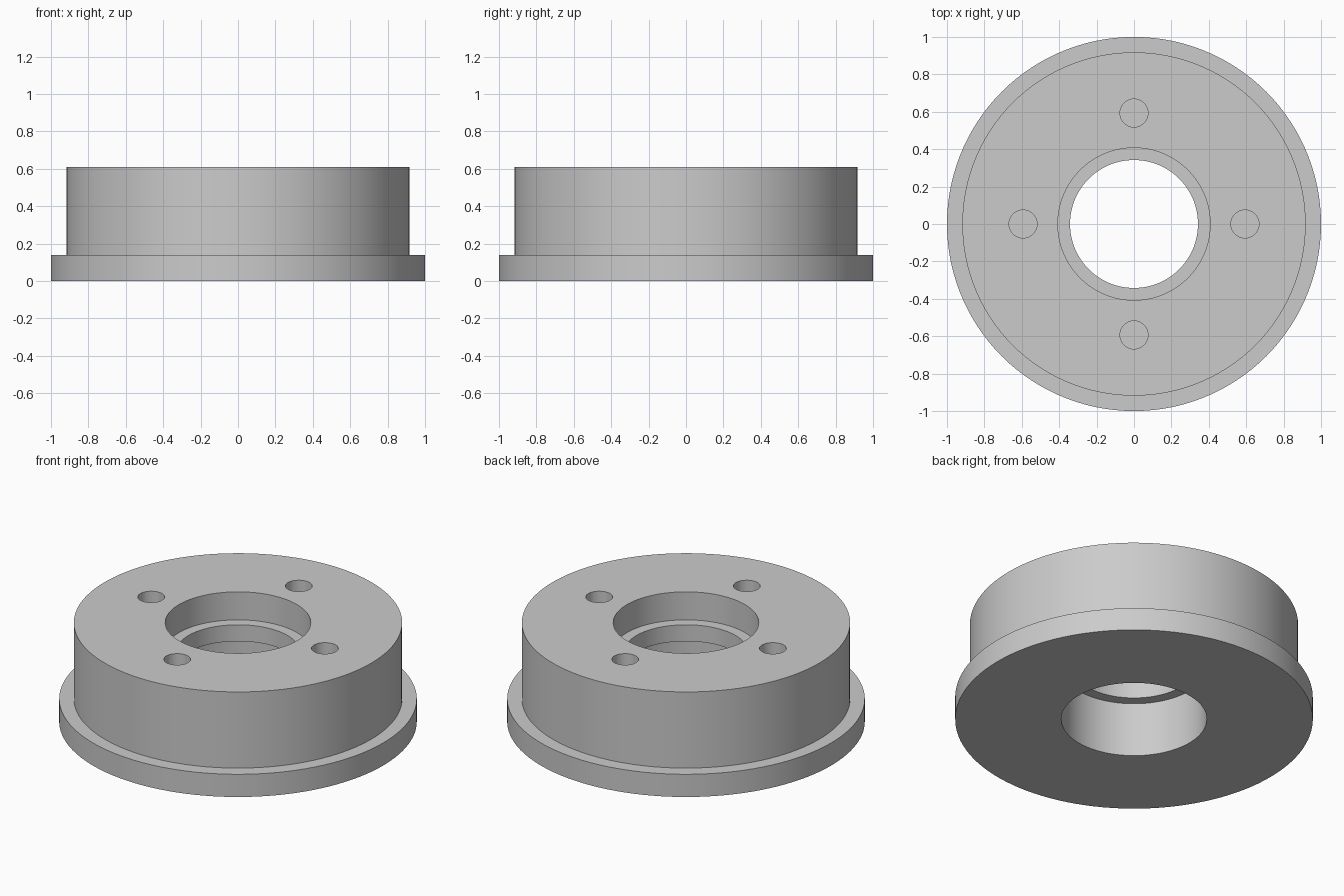
import bpy, bmesh, math
from mathutils import Matrix, Vector

if "Cube" in bpy.data.objects:
    bpy.data.objects.remove(bpy.data.objects["Cube"])

SEGMENTS = 120
HEIGHT = 0.61

grey = bpy.data.materials.new("plain grey")
grey.diffuse_color = (0.6, 0.6, 0.6, 1)
grey.use_nodes = True
grey.node_tree.nodes["Principled BSDF"].inputs["Base Color"].default_value = grey.diffuse_color


def new_object(name, bm):
    bmesh.ops.recalc_face_normals(bm, faces=bm.faces)
    mesh = bpy.data.meshes.new(name)
    bm.to_mesh(mesh)
    bm.free()
    mesh.materials.append(grey)
    obj = bpy.data.objects.new(name, mesh)
    bpy.context.collection.objects.link(obj)
    return obj


# Flanged hub: closed (radius, z) profile turned around the z axis
profile = [
    (1.0, 0), (1.0, 0.14), (0.918, 0.14), (0.918, HEIGHT),   # flange and drum
    (0.407, HEIGHT), (0.407, 0.437),                         # upper bore
    (0.342, 0.437), (0.342, 0.335),                          # inner lip
    (0.407, 0.335), (0.407, 0),                              # lower bore
]
bm = bmesh.new()
verts = [bm.verts.new((r, 0, z)) for r, z in profile]
edges = [bm.edges.new((v, verts[(i + 1) % len(verts)])) for i, v in enumerate(verts)]
bmesh.ops.spin(bm, geom=verts + edges, cent=(0, 0, 0), axis=(0, 0, 1),
               angle=2 * math.pi, steps=SEGMENTS, use_duplicate=False)
bmesh.ops.remove_doubles(bm, verts=bm.verts, dist=1e-4)
hub = new_object("flanged_hub", bm)

# Four blind screw holes sunk into the top face
depth, above = 0.35, 0.1
bm = bmesh.new()
for i in range(4):
    a = i * math.pi / 2
    centre = Vector((0.593 * math.cos(a), 0.593 * math.sin(a),
                     HEIGHT + (above - depth) / 2))
    bmesh.ops.create_cone(bm, cap_ends=True, segments=40, radius1=0.075, radius2=0.075,
                          depth=depth + above, matrix=Matrix.Translation(centre))
cutter = new_object("screw_hole_cutter", bm)
cutter.hide_render = True

cut = hub.modifiers.new("screw holes", 'BOOLEAN')
cut.operation = 'DIFFERENCE'
cut.solver = 'EXACT'
cut.object = cutter

bpy.context.view_layer.objects.active = hub
hub.select_set(True)
bpy.ops.object.modifier_apply(modifier=cut.name)
bpy.data.objects.remove(cutter, do_unlink=True)

# Smooth round walls with crisp rims
bpy.ops.object.shade_smooth_by_angle(angle=math.radians(30))
